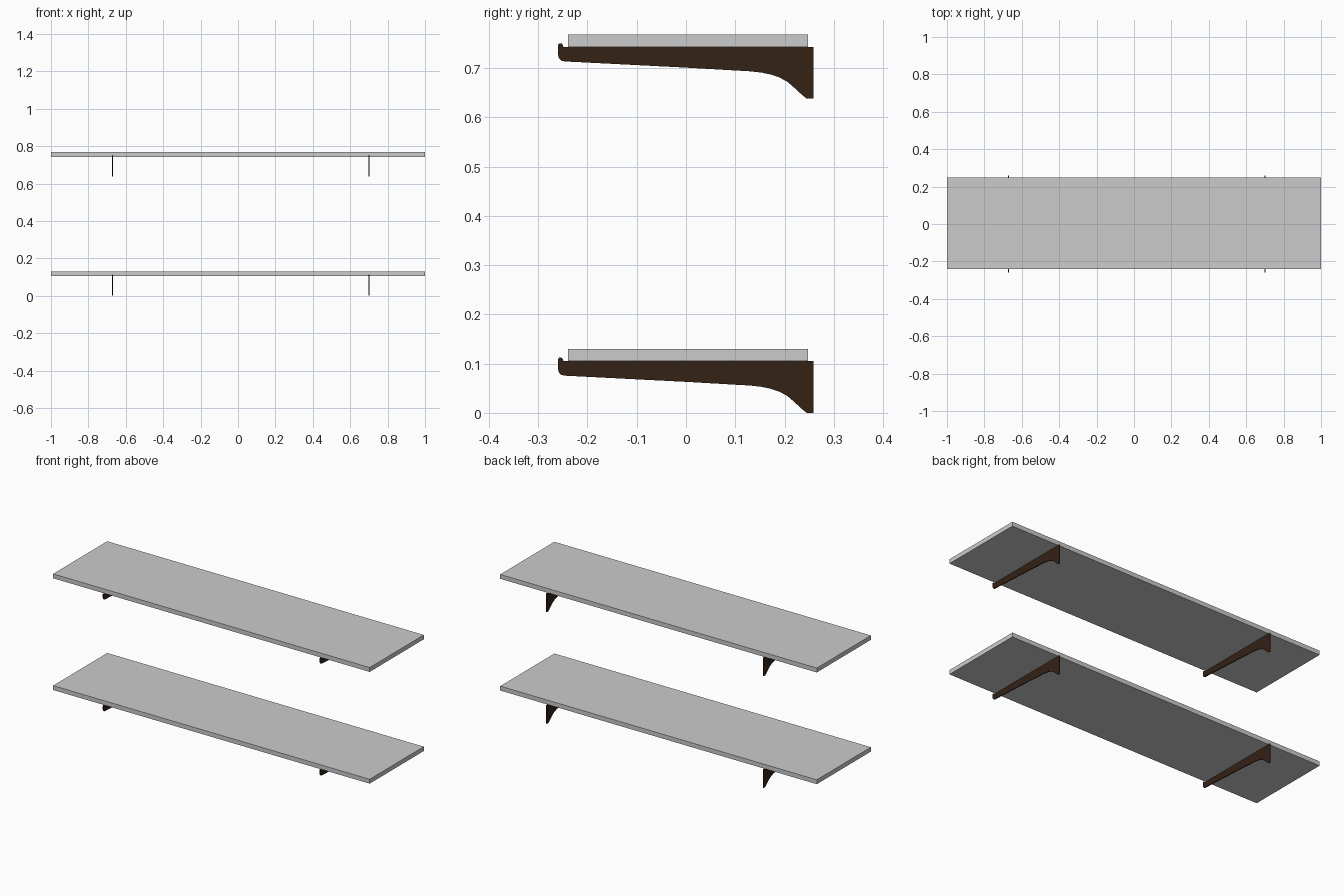
import bpy, bmesh
from mathutils import Matrix

if "Cube" in bpy.data.objects:
    bpy.data.objects.remove(bpy.data.objects["Cube"])

brown = bpy.data.materials.new("dark_brown")
brown.diffuse_color = (0.035, 0.016, 0.008, 1)
brown.use_nodes = True
brown.node_tree.nodes["Principled BSDF"].inputs["Base Color"].default_value = brown.diffuse_color

SHELF_GAP = 0.638      # height between the two shelves
THICK = 0.005          # bracket plate thickness

# Bracket side profile (y, z): wall edge, flat top, front lip, curved underside
PROFILE = [
    (0.259, 0.0), (0.259, 0.105), (-0.249, 0.105), (-0.250, 0.109),
    (-0.2525, 0.112), (-0.2575, 0.112), (-0.260, 0.109), (-0.260, 0.090),
    (-0.258, 0.082), (-0.253, 0.077), (-0.245, 0.0755), (-0.225, 0.0745),
    (0.0, 0.063), (0.13, 0.0555), (0.153, 0.053), (0.172, 0.049),
    (0.190, 0.043), (0.206, 0.034), (0.220, 0.022), (0.234, 0.009), (0.245, 0.0),
]


def finish(bm, name, mat=None):
    bmesh.ops.recalc_face_normals(bm, faces=bm.faces)
    mesh = bpy.data.meshes.new(name)
    bm.to_mesh(mesh)
    bm.free()
    if mat:
        mesh.materials.append(mat)
    obj = bpy.data.objects.new(name, mesh)
    bpy.context.collection.objects.link(obj)
    return obj


def board(name, z0):
    lo, hi = (-1.0, -0.24, z0 + 0.105), (1.0, 0.248, z0 + 0.13)
    size = [b - a for a, b in zip(lo, hi)]
    mid = [(a + b) / 2 for a, b in zip(lo, hi)]
    bm = bmesh.new()
    bmesh.ops.create_cube(bm, size=1, matrix=Matrix.Translation(mid) @ Matrix.Diagonal((*size, 1)))
    return finish(bm, name)


def bracket(name, x, z0):
    bm = bmesh.new()
    face = bm.faces.new([bm.verts.new((x - THICK / 2, y, z + z0)) for y, z in PROFILE])
    side = bmesh.ops.extrude_face_region(bm, geom=[face], use_keep_orig=True)
    verts = [g for g in side["geom"] if isinstance(g, bmesh.types.BMVert)]
    bmesh.ops.translate(bm, verts=verts, vec=(THICK, 0, 0))
    return finish(bm, name, brown)


# Two identical shelves, each on a left and a right bracket
for level, z0 in (("lower", 0.0), ("upper", SHELF_GAP)):
    board(level + "_shelf_board", z0)
    for side, x in (("left", -0.67), ("right", 0.70)):
        bracket(f"{level}_{side}_bracket", x, z0)
